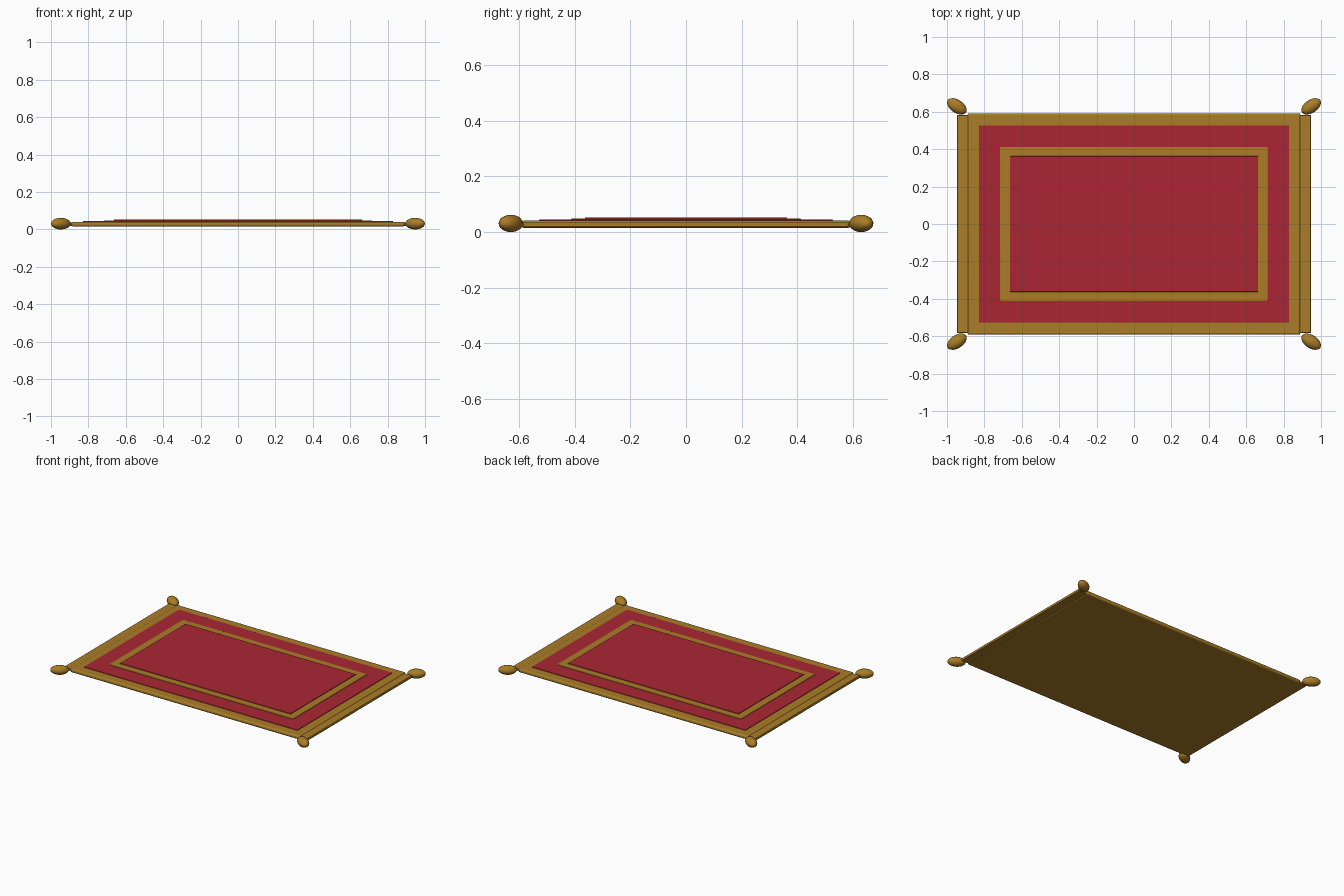
import bpy, math

if "Cube" in bpy.data.objects:
    bpy.data.objects.remove(bpy.data.objects["Cube"])

def material(name, rgb):
    m = bpy.data.materials.new(name)
    m.diffuse_color = (*rgb, 1)
    m.use_nodes = True
    m.node_tree.nodes["Principled BSDF"].inputs["Base Color"].default_value = m.diffuse_color
    return m

gold = material("gold", (0.40, 0.205, 0.02))
red = material("deep red", (0.40, 0.019, 0.034))

def slab(name, x0, x1, hy, z0, z1, mat, bevel):
    """Bevelled flat box from x0 to x1, +-hy, z0 to z1."""
    bpy.ops.mesh.primitive_cube_add(size=1, location=((x0 + x1) / 2, 0, (z0 + z1) / 2))
    o = bpy.context.object
    o.name = name
    o.scale = (x1 - x0, 2 * hy, z1 - z0)
    bpy.ops.object.transform_apply(location=False, rotation=False, scale=True)
    o.data.materials.append(mat)
    b = o.modifiers.new("soft edge", 'BEVEL')
    b.width, b.segments = bevel, 3
    bpy.ops.object.shade_smooth_by_angle(angle=math.radians(35))
    return o

# Rug body and stacked pattern layers
slab("rug_base", -0.89, 0.89, 0.592, 0.015, 0.041, gold, 0.01)
slab("outer_field", -0.83, 0.83, 0.527, 0.034, 0.045, red, 0.002)
slab("inner_border", -0.716, 0.716, 0.412, 0.038, 0.0485, gold, 0.002)
slab("centre_field", -0.663, 0.663, 0.363, 0.040, 0.053, red, 0.002)

# Thin bands at both short ends
for side, s in (("left", -1), ("right", 1)):
    a, b = sorted((s * 0.875, s * 0.946))
    slab(f"end_band_{side}", a, b, 0.583, 0.018, 0.036, gold, 0.004)

# Corner tassels pointing diagonally outwards
for sx in (-1, 1):
    for sy in (-1, 1):
        bpy.ops.mesh.primitive_uv_sphere_add(segments=24, ring_count=12, radius=1,
            location=(sx * 0.947, sy * 0.629, 0.031),
            rotation=(0, 0, sx * sy * math.atan2(0.6, 0.9)))
        o = bpy.context.object
        o.name = f"tassel_{'right' if sx > 0 else 'left'}_{'back' if sy > 0 else 'front'}"
        o.scale = (0.059, 0.035, 0.031)
        o.data.materials.append(gold)
        bpy.ops.object.shade_smooth()
